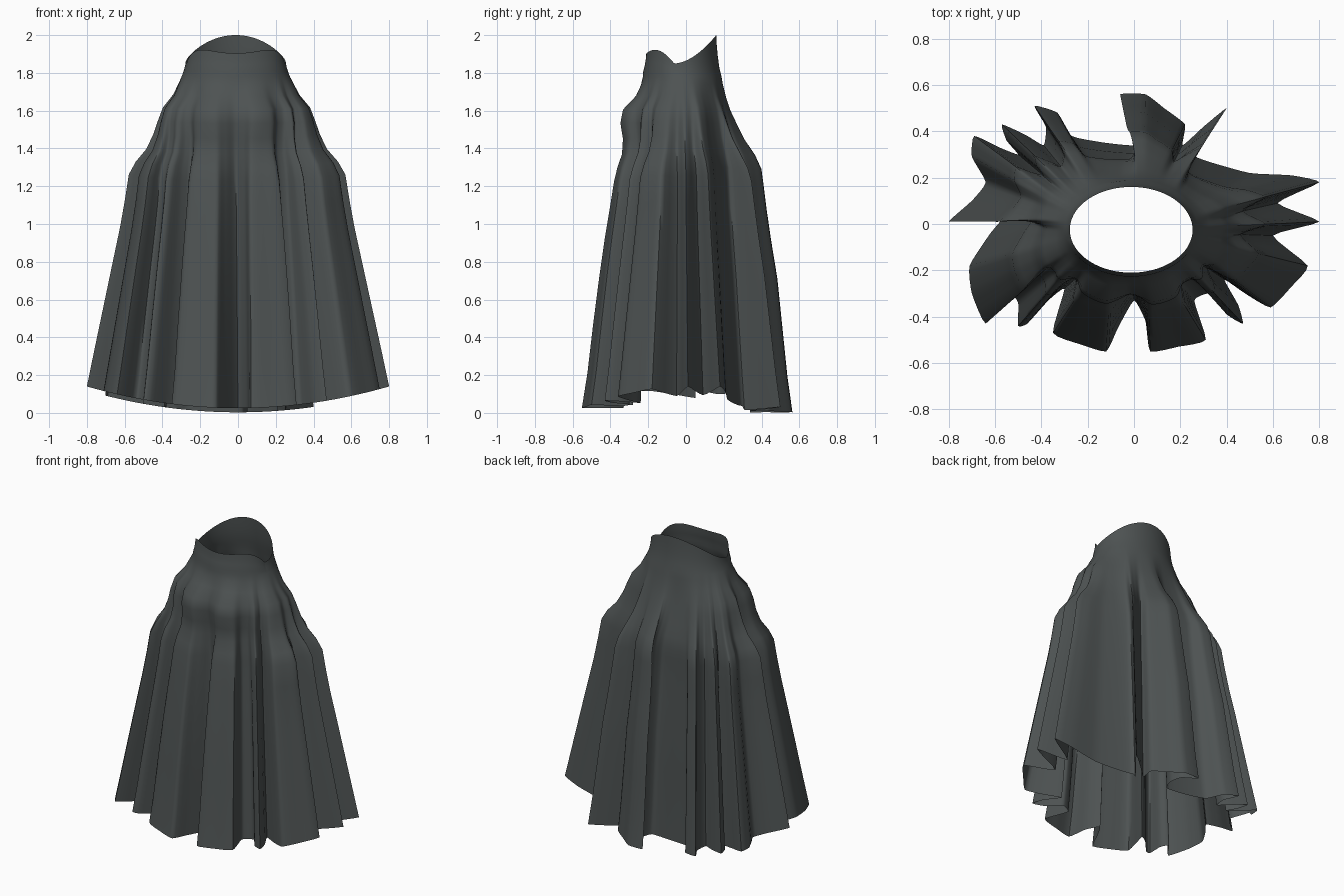
import bpy, bmesh, math
from mathutils import Vector
from mathutils.geometry import interpolate_bezier

if "Cube" in bpy.data.objects:
    bpy.data.objects.remove(bpy.data.objects["Cube"])

# Pleated hem outline, counterclockwise from the right side
HEM = [(.80, .01), (.62, .09), (.80, .18), (.68, .21), (.50, .22), (.32, .27), (.25, .31),
       (.40, .50), (.30, .42), (.21, .34), (.22, .43), (.13, .50), (.05, .56), (-.06, .56),
       (.03, .50), (.05, .42), (.02, .34), (-.12, .35), (-.27, .38), (-.33, .48), (-.43, .51),
       (-.38, .42), (-.39, .34), (-.46, .38), (-.57, .43), (-.55, .36), (-.50, .30),
       (-.58, .33), (-.69, .38), (-.70, .29), (-.64, .18), (-.70, .10), (-.80, .01),
       (-.68, .04), (-.55, .05), (-.62, -.04), (-.71, -.18), (-.70, -.30), (-.64, -.43),
       (-.54, -.30), (-.50, -.34), (-.50, -.44), (-.46, -.43), (-.37, -.33), (-.30, -.28),
       (-.35, -.47), (-.23, -.52), (-.12, -.55), (-.07, -.45), (0, -.33), (.05, -.42),
       (.07, -.55), (.19, -.53), (.31, -.50), (.26, -.33), (.33, -.30), (.40, -.39),
       (.47, -.43), (.45, -.35), (.39, -.24), (.48, -.30), (.59, -.36), (.68, -.27),
       (.75, -.18), (.60, -.05)]
STEPS = 4

# Height, then how far the cloth has flared at the sides, front and back
FLARE = [(1.78, 0, 0, 0), (1.74, .04, .04, .02), (1.68, .10, .14, .06), (1.61, .21, .36, .12),
         (1.54, .26, .40, .21), (1.46, .31, .35, .32), (1.38, .38, .36, .47),
         (1.31, .49, .43, .56), (1.24, .56, .48, .59), (1.1, .60, .55, .64),
         (.95, .65, .63, .70), (.75, .73, .72, .79), (.5, .83, .82, .86),
         (.25, .93, .91, .93), (.07, 1, 1, 1)]


def smooth_loop(points, tension=.08):
    """Closed curve through the points with slightly rounded folds."""
    pts = [Vector((x, y, 0)) for x, y in points]
    out, n = [], len(pts)
    for i in range(n):
        a, b, c, d = (pts[(i + k) % n] for k in (-1, 0, 1, 2))
        out += interpolate_bezier(b, b + (c - a) * tension, c - (d - b) * tension, c, STEPS + 1)[:-1]
    return out


def averaged(values, w, passes=2):
    """Moving average around a closed loop."""
    n = len(values)
    for _ in range(passes):
        values = [sum((values[(i + k) % n] for k in range(-w, w + 1)), values[0] * 0) / (2 * w + 1)
                  for i in range(n)]
    return values


def waist_angles(loop):
    """Steadily increasing waist angle for each hem point."""
    n = len(loop)
    ang = [math.atan2(p.y + .02, p.x) for p in loop]
    for i in range(1, n):
        while ang[i] - ang[i - 1] > math.pi:
            ang[i] -= math.tau
        while ang[i] - ang[i - 1] < -math.pi:
            ang[i] += math.tau
    dev = averaged([ang[i] - math.tau * i / n for i in range(n)], 10)
    return [dev[i] + math.tau * i / n for i in range(n)]


def rim_height(s):
    # Waist dips at the sides and rises highest at the back
    if s > -.2:
        return 1.85 + .15 * ((s + .2) / 1.2) ** 1.8
    return 1.85 + .072 * math.sin(2.3 * (-.2 - s) / .8)


hem = smooth_loop(HEM)
soft = [p * 1.1 for p in averaged(hem, 5)]    # shallower folds near the waist
angles = waist_angles(hem)
n = len(hem)
bm = bmesh.new()
rings = []

# Waistband rings: rim, middle, lower edge
for t, rx, ry in ((0, .265, .185), (.25, .268, .188), (.5, .273, .193), (.8, .281, .202)):
    ring = []
    for a in angles:
        top = rim_height(math.sin(a))
        ring.append(bm.verts.new((-.012 + rx * math.cos(a), -.025 + ry * math.sin(a),
                                  top + (1.78 - top) * t)))
    rings.append(ring)

# Skirt rings flaring from the waist to the hem
for z, side, front, back in FLARE:
    ring = []
    g = min(1, max(0, (1.72 - z) / .5))
    for p, q, a in zip(hem, soft, angles):
        c, s = math.cos(a), math.sin(a)
        f = side * c * c + (back if s > 0 else front) * s * s
        wx, wy = -.012 + .287 * c, -.02 + .208 * s
        h = q.lerp(p, g)
        hem_z = .025 + .115 * (p.x / .8) ** 2 - (.022 if p.y > .3 else 0)
        u = (z - .07) / 1.71
        ring.append(bm.verts.new((wx + (h.x - wx) * f, wy + (h.y - wy) * f,
                                  hem_z + (1.78 - hem_z) * u)))
    rings.append(ring)

for upper, lower in zip(rings, rings[1:]):
    for i in range(n):
        j = (i + 1) % n
        bm.faces.new((upper[i], lower[i], lower[j], upper[j]))

mesh = bpy.data.meshes.new("pleated_skirt")
bm.to_mesh(mesh)
bm.free()
skirt = bpy.data.objects.new("pleated_skirt", mesh)
bpy.context.collection.objects.link(skirt)

# Dark cloth
cloth = bpy.data.materials.new("dark_grey_cloth")
cloth.diffuse_color = (.075, .085, .085, 1)
cloth.use_nodes = True
cloth.node_tree.nodes["Principled BSDF"].inputs["Base Color"].default_value = cloth.diffuse_color
mesh.materials.append(cloth)

bpy.context.view_layer.objects.active = skirt
skirt.select_set(True)
bpy.ops.object.shade_smooth_by_angle(angle=math.radians(60))
